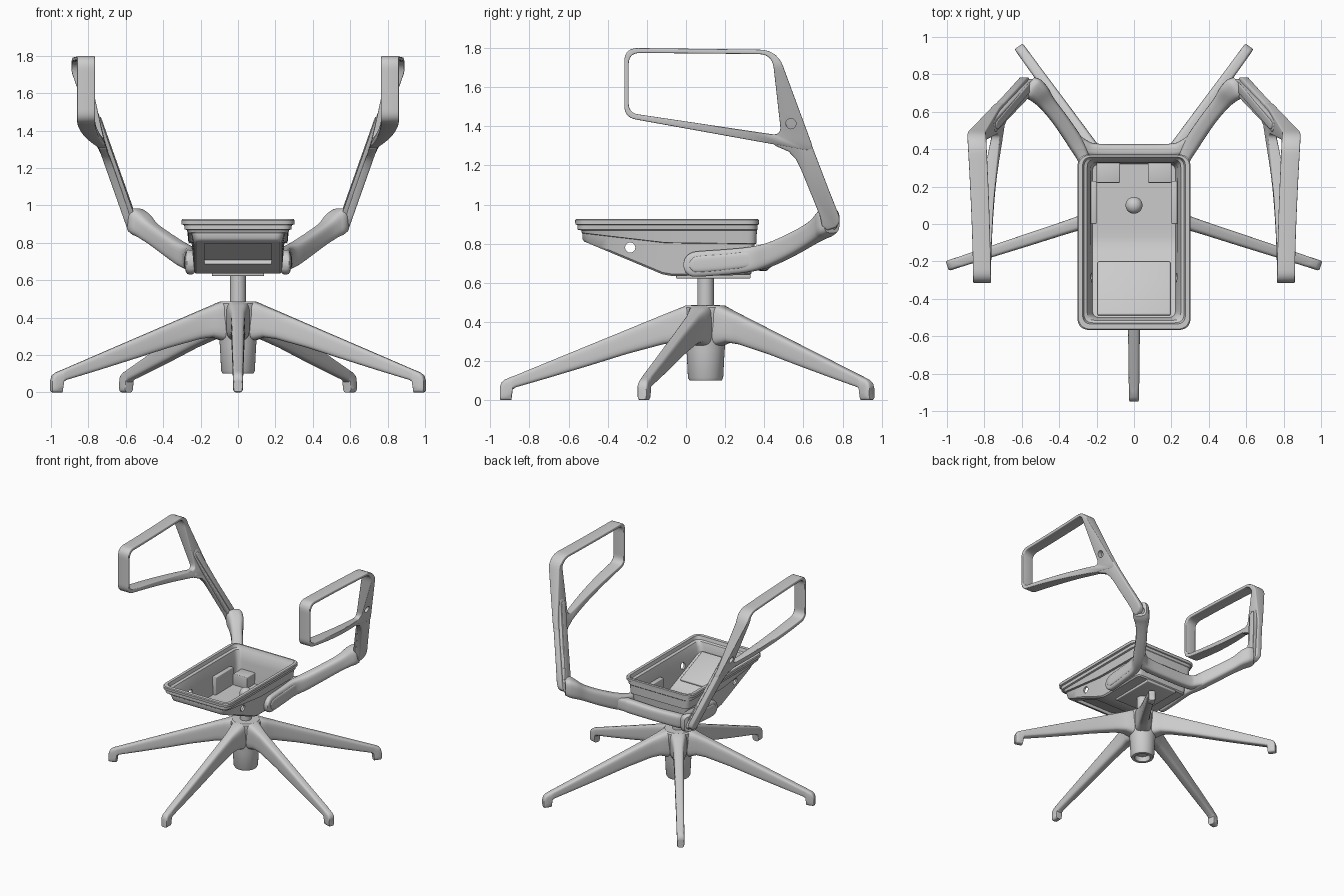
import bpy, bmesh, math
from mathutils import Vector, Matrix

if "Cube" in bpy.data.objects:
    bpy.data.objects.remove(bpy.data.objects["Cube"])


def make(name, verts, faces, bevel=0.0):
    me = bpy.data.meshes.new(name)
    me.from_pydata([tuple(v) for v in verts], [], faces)
    bm = bmesh.new()
    bm.from_mesh(me)
    bmesh.ops.recalc_face_normals(bm, faces=bm.faces)
    bm.to_mesh(me)
    bm.free()
    ob = bpy.data.objects.new(name, me)
    bpy.context.collection.objects.link(ob)
    if bevel:
        m = ob.modifiers.new("bevel", 'BEVEL')
        m.width, m.segments, m.limit_method = bevel, 3, 'ANGLE'
        m.angle_limit = math.radians(40)
    return ob


def skin(name, rings, closed=False, cap="ngon", bevel=0.0):
    """Bridge a list of equal rings into one surface."""
    n, k = len(rings[0]), len(rings)
    verts = [v for r in rings for v in r]
    faces = [(a * n + i, a * n + (i + 1) % n, (a + 1) % k * n + (i + 1) % n, (a + 1) % k * n + i)
             for a in range(k if closed else k - 1) for i in range(n)]
    if not closed:
        for o in (0, (k - 1) * n):
            if cap == "ngon":
                faces.append(tuple(range(o, o + n)))
            else:  # strips across a left/right symmetric ring
                faces += [(o + i, o + i + 1, o + n - 2 - i, o + n - 1 - i) for i in range(n // 2 - 1)]
    return make(name, verts, faces, bevel)


def smooth_path(st, sub=5):
    out = []
    for i in range(len(st) - 1):
        p = [st[max(i - 1, 0)], st[i], st[i + 1], st[min(i + 2, len(st) - 1)]]
        for j in range(sub):
            t = j / sub
            out.append([0.5 * (2 * b + (c - a) * t + (2 * a - 5 * b + 4 * c - d) * t * t
                        + (3 * b - a - 3 * c + d) * t ** 3) for a, b, c, d in zip(*p)])
    return out + [list(st[-1])]


def sweep(name, st, e=3.5, n=24):
    """Stations (x, y, z, width, height) with upright rounded sections."""
    rings = []
    for i, (x, y, z, w, h) in enumerate(st):
        a, b = st[max(i - 1, 0)], st[min(i + 1, len(st) - 1)]
        s = Vector((b[1] - a[1], a[0] - b[0], 0)).normalized()
        ring = []
        for j in range(n):
            c, q = math.cos(2 * math.pi * (j + .5) / n), math.sin(2 * math.pi * (j + .5) / n)
            u = math.copysign(abs(c) ** (2 / e), c) * w / 2
            v = math.copysign(abs(q) ** (2 / e), q) * h / 2
            ring.append(Vector((x, y, z + v)) + s * u)
        rings.append(ring)
    return skin(name, rings)


def rounded(pts, radii, m, k=7):
    """Polygon with rounded corners; m[i] extra points on the edge after corner i."""
    pts = [Vector(p) for p in pts]
    arcs = []
    for i, p in enumerate(pts):
        a = p + (pts[i - 1] - p).normalized() * radii[i]
        b = p + (pts[(i + 1) % len(pts)] - p).normalized() * radii[i]
        arcs.append([a * (1 - t) ** 2 + p * 2 * t * (1 - t) + b * t * t for t in [j / k for j in range(k + 1)]])
    out = []
    for i, arc in enumerate(arcs):
        nxt = arcs[(i + 1) % len(arcs)][0]
        out += arc + [arc[-1].lerp(nxt, (j + 1) / (m[i] + 1)) for j in range(m[i])]
    return out


def lathe(name, prof, cx, cy, n=40):
    return skin(name, [[(cx + r * math.cos(2 * math.pi * i / n), cy + r * math.sin(2 * math.pi * i / n), z)
                        for i in range(n)] for r, z in prof])


def box(name, lo, hi, bevel=0.006, mat=None):
    v = [Vector((x, y, z)) for x in (lo[0], hi[0]) for y in (lo[1], hi[1]) for z in (lo[2], hi[2])]
    v = [mat @ p for p in v] if mat else v
    return make(name, v, [(0, 1, 3, 2), (4, 5, 7, 6), (0, 1, 5, 4), (2, 3, 7, 6), (0, 2, 6, 4), (1, 3, 7, 5)], bevel)


def cut(ob, cutter):
    m = ob.modifiers.new("cut", 'BOOLEAN')
    m.operation, m.object, m.solver = 'DIFFERENCE', cutter, 'EXACT'
    cutter.hide_render = True
    cutters.add(cutter)


def rod_x(name, y, z, r, x0, x1):
    return skin(name, [[(x, y + r * math.cos(a * math.pi / 16), z + r * math.sin(a * math.pi / 16))
                        for a in range(32)] for x in (x0, x1)])


cutters = set()
CY = 0.1

# Star base: hub, column and five legs
lathe("base_hub", [(.055, .14), (.06, .1), (.082, .1), (.09, .115), (.097, .25), (.105, .33), (.115, .42),
                   (.11, .475), (.1, .485), (.04, .486)], 0, CY)
lathe("gas_column", [(.042, .46), (.042, .66)], 0, CY)
lathe("column_bolt", [(.045, .64), (.045, .7), (.04, .715), (.025, .73), (.008, .735)], 0, CY)
LEG = [(0, .12, .29, .485), (.1, .125, .28, .485), (.15, .1, .295, .464), (.22, .08, .285, .436),
       (.4, .07, .237, .362), (.6, .066, .175, .28), (.8, .06, .115, .198), (.97, .056, .066, .128),
       (.985, .056, .055, .122), (.992, .056, .0, .12), (1.025, .056, 0, .106), (1.042, .054, .0, .092),
       (1.05, .046, .004, .07)]
for i in range(5):
    a = math.radians(-90 + 72 * i)
    sweep("base_leg", [(r * math.cos(a), CY + r * math.sin(a), (zb + zt) / 2, w, zt - zb)
                       for r, w, zb, zt in LEG], e=4)


# Seat pan: one closed shell, outside then rim then inside
def ramp(y, z0, z1, z2):
    return z0 + (z1 - z0) * (y + .53) / .43 if y < -.1 else z1 + (z2 - z1) * (y + .1) / .46


def pan_ring(hw, y0, y1, r, z):
    zf = z if callable(z) else (lambda y: z)
    pts = rounded([(hw, y0), (hw, y1), (-hw, y1), (-hw, y0)], [r] * 4, [16, 0, 16, 0])
    return [(p.x, p.y, zf(p.y)) for p in pts]


floor = lambda y: ramp(y, .815, .635, .64)
band = lambda y: ramp(y, .855, .805, .80)
pan = skin("seat_pan", [
    pan_ring(.225, -.52, .325, .03, floor),
    pan_ring(.235, -.53, .335, .04, lambda y: floor(y) + .01),
    pan_ring(.248, -.53, .35, .04, lambda y: band(y) - .002),
    pan_ring(.265, -.532, .36, .05, band),
    pan_ring(.272, -.535, .362, .05, .868),
    pan_ring(.285, -.555, .365, .06, .872),
    pan_ring(.288, -.555, .365, .06, .895),
    pan_ring(.302, -.565, .372, .07, .899),
    pan_ring(.303, -.567, .373, .07, .92),
    pan_ring(.298, -.562, .368, .07, .926),
    pan_ring(.275, -.535, .358, .05, .926),
    pan_ring(.268, -.528, .352, .05, .9),
    pan_ring(.25, -.515, .345, .04, .892),
    pan_ring(.232, -.505, .33, .04, lambda y: band(y) + .01),
    pan_ring(.222, -.5, .32, .04, lambda y: floor(y) + .022)], cap="strip")
tilt = Matrix.Translation((0, -.355, .742)) @ Matrix.Rotation(-math.atan(.18 / .43), 4, 'X')
panel = box("seat_floor_panel", (-.195, -.155, .005), (.195, .155, .036), .008, tilt)
recess = box("recess_cutter", (-.18, -.14, -.1), (.18, .14, .022), 0, tilt)
side_hole = rod_x("side_hole_cutter", -.285, .78, .026, -.5, .5)
cut(pan, recess)
cut(pan, side_hole)
cut(panel, recess)
box("under_plate", (-.14, -.05, .622), (.14, .33, .645))
for s in (-1, 1):
    x = sorted((s * .075, s * .2))
    box("rear_block", (x[0], .22, .65), (x[1], .33, .75))
    x = sorted((s * .2, s * .236))
    box("side_bracket", (x[0], -.0, .65), (x[1], .23, .8))


# Armrest surface: outer x as a function of side-view position
def arm_point(s, y, z, depth, th=None):
    t = min(max((y + .3) / .75, 0), 1) ** 1.5
    strut = min(.595 + .354 * (z - .88), .89)
    k = min(max((z - 1.35) / .4, 0), 1)
    full = .095 * (1 - t) + (.045 + .055 * k) * t
    return (s * (.86 * (1 - t) + strut * t - depth * (th or full)), y, z)


def plate(name, s, outline, x_in, x_out, bevel):
    rings = [[(s * (.595 + .354 * (z - .88) - d), y, z) for y, z in outline] for d in (x_in, x_out)]
    return skin(name, rings, bevel=bevel)


STRUT = [(.72, .868), (.695, .89), (.685, .94), (.62, 1.1), (.585, 1.185), (.562, 1.23), (.525, 1.27),
         (.45, 1.303), (.46, 1.345), (.53, 1.37), (.61, 1.37), (.64, 1.31), (.72, 1.1), (.783, .94),
         (.784, .905), (.765, .883)]
M = [16] * 4
OUT = rounded([(-.315, 1.8), (.465, 1.79), (.657, 1.27), (-.315, 1.445)], [.07, .09, .05, .06], M)
INN = rounded([(-.293, 1.775), (.44, 1.768), (.487, 1.352), (-.293, 1.468)], [.06, .07, .05, .05], M)


def strip(half, top=1.46, bottom=.9):
    """Stadium along the strut axis in the side view."""
    a, b = Vector((.738, bottom)), Vector((.53, top))
    ang = math.atan2(b.y - a.y, b.x - a.x)
    pts = []
    for c, off in ((a, math.pi / 2), (b, -math.pi / 2)):
        for j in range(11):
            f = ang + off + math.pi * j / 10
            pts.append((c.x + half * math.cos(f), c.y + half * math.sin(f)))
    return pts


for s in (-1, 1):
    # Armrest loop with its strut and inner cover
    loop = skin("armrest_loop", [[arm_point(s, *o, 0), arm_point(s, *i, 0), arm_point(s, *i, 1), arm_point(s, *o, 1)]
                                 for o, i in zip(OUT, INN)], closed=True, bevel=.006)
    cut(loop, rod_x("loop_hole_cutter", .536, 1.413, .026, s * .5, s * 1.1))
    plate("armrest_strut", s, STRUT, .001, .044, .008)
    plate("strut_cover", s, strip(.036), .035, .066, .006)
    plate("strut_cover_pad", s, strip(.023, 1.45, .95), .06, .072, .004)

    # Yoke arm running from the pan side out to the strut
    arm = [(.252, -.01, .692, .044, .03), (.253, .0, .692, .05, .08), (.254, .022, .693, .054, .115),
           (.255, .06, .696, .055, .13), (.258, .2, .706, .056, .13), (.264, .33, .72, .065, .128),
           (.31, .43, .745, .085, .125), (.39, .55, .8, .085, .12), (.46, .64, .852, .09, .12),
           (.505, .695, .893, .115, .14), (.54, .725, .912, .125, .145), (.565, .745, .915, .1, .12)]
    sweep("yoke_arm", smooth_path([(s * p[0],) + p[1:] for p in arm]))
    pad = [(.268, .018, .692, .03, .03), (.268, .03, .693, .036, .06), (.269, .06, .695, .038, .085),
           (.272, .2, .706, .038, .085), (.278, .34, .722, .038, .08), (.285, .37, .727, .03, .05)]
    sweep("yoke_pad", smooth_path([(s * p[0],) + p[1:] for p in pad]))

# Rear crossbar joining both yoke arms
sweep("yoke_crossbar", smooth_path([(-.33, .46, .75, .07, .1), (-.27, .415, .73, .075, .105), (-.2, .395, .715, .07, .105),
                                    (0, .393, .71, .068, .1), (.2, .395, .715, .07, .105),
                                    (.27, .415, .73, .075, .105), (.33, .46, .75, .07, .1)]))

# Apply modifiers, drop cutters, shade
for ob in list(bpy.context.scene.objects):
    if ob in cutters:
        continue
    bpy.ops.object.select_all(action='DESELECT')
    bpy.context.view_layer.objects.active = ob
    ob.select_set(True)
    for m in list(ob.modifiers):
        bpy.ops.object.modifier_apply(modifier=m.name)
    bpy.ops.object.shade_smooth_by_angle(angle=math.radians(35))
for c in cutters:
    bpy.data.objects.remove(c)
